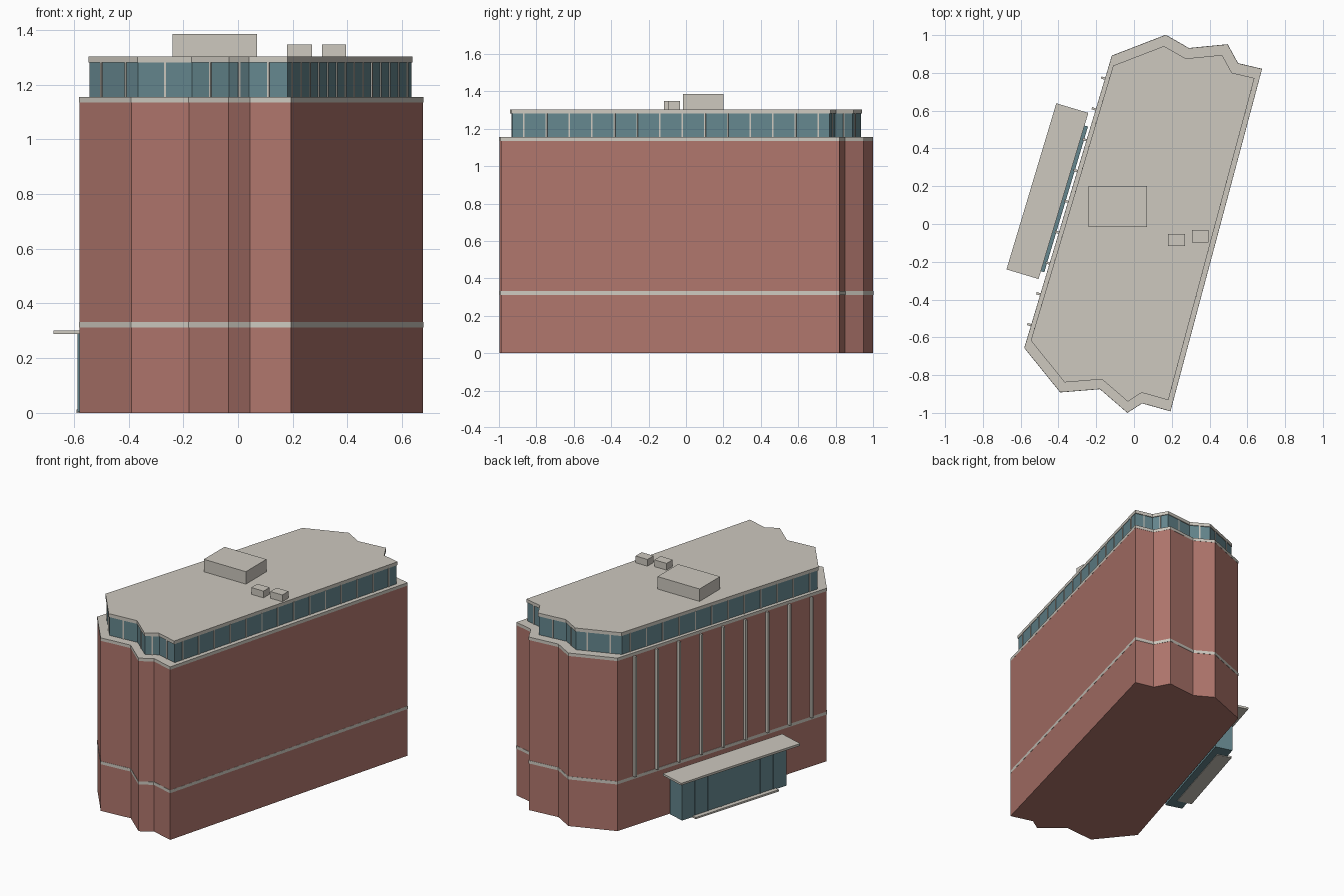
import bpy, bmesh
from mathutils import Vector, Matrix

if "Cube" in bpy.data.objects:
    bpy.data.objects.remove(bpy.data.objects["Cube"])


def material(name, rgb):
    m = bpy.data.materials.new(name)
    m.diffuse_color = (*rgb, 1)
    m.use_nodes = True
    m.node_tree.nodes["Principled BSDF"].inputs["Base Color"].default_value = m.diffuse_color
    return m


BRICK = material("brick", (0.43, 0.18, 0.15))
CONCRETE = material("concrete", (0.61, 0.58, 0.52))
GLASS = material("glass", (0.13, 0.24, 0.27))

# Building footprint, counter-clockwise from the south-west corner
PLAN = [Vector(p) for p in (
    (-0.58, -0.655), (-0.39, -0.89), (-0.18, -0.873), (-0.035, -0.998),
    (0.043, -0.948), (0.193, -0.99), (0.677, 0.82), (0.55, 0.85),
    (0.495, 0.95), (0.29, 0.93), (0.168, 1.0), (-0.117, 0.89))]


def finish(name, bm, mat):
    bmesh.ops.recalc_face_normals(bm, faces=bm.faces)
    me = bpy.data.meshes.new(name)
    bm.to_mesh(me)
    bm.free()
    me.materials.append(mat)
    ob = bpy.data.objects.new(name, me)
    bpy.context.collection.objects.link(ob)
    return ob


def storey(name, scale, z0, z1, mat):
    """Extrude the footprint between two heights."""
    bm = bmesh.new()
    face = bm.faces.new([bm.verts.new((p.x * scale, p.y * scale, z0)) for p in PLAN])
    out = bmesh.ops.extrude_face_region(bm, geom=[face])
    top = [v for v in out["geom"] if isinstance(v, bmesh.types.BMVert)]
    bmesh.ops.translate(bm, verts=top, vec=(0, 0, z1 - z0))
    return finish(name, bm, mat)


def add_box(bm, origin, u, n, s, d, z):
    """Box spanning s along u, d along n and z upward from origin."""
    frame = Matrix(((u.x, n.x, 0, origin.x), (u.y, n.y, 0, origin.y),
                    (0, 0, 1, 0), (0, 0, 0, 1)))
    mid = Matrix.Translation([sum(r) / 2 for r in (s, d, z)])
    size = Matrix.Diagonal([r[1] - r[0] for r in (s, d, z)] + [1])
    bmesh.ops.create_cube(bm, size=1, matrix=frame @ mid @ size)


def box(name, origin, u, n, s, d, z, mat):
    bm = bmesh.new()
    add_box(bm, origin, u, n, s, d, z)
    return finish(name, bm, mat)


# Main stacked volumes
storey("brick_body", 1, 0, 1.135, BRICK)
storey("lower_band", 1.002, 0.312, 0.332, CONCRETE)
storey("parapet_cap", 1.001, 1.135, 1.155, CONCRETE)
storey("penthouse_glazing", 0.936, 1.155, 1.28, GLASS)
storey("roof_slab", 0.942, 1.28, 1.302, CONCRETE)

# Penthouse mullions, evenly spread on every wall
bm = bmesh.new()
for a, b in zip(PLAN, PLAN[1:] + PLAN[:1]):
    a, b = a * 0.936, b * 0.936
    length = (b - a).length
    u = (b - a).normalized()
    n = Vector((u.y, -u.x))
    count = max(1, int(length / 0.124))
    for i in range(count):
        c = length * (i + 0.5) / count
        add_box(bm, a, u, n, (c - 0.004, c + 0.004), (-0.004, 0.004), (1.155, 1.28))
finish("penthouse_mullions", bm, CONCRETE)

# West wall frame: running south from the north-west corner, facing outward
corner = PLAN[-1]
along = (PLAN[0] - corner).normalized()
out = Vector((along.y, -along.x))
wall = (PLAN[0] - corner).length

# Pilasters on the west wall
bm = bmesh.new()
for i in range(9):
    c = wall * (0.078 + 0.1056 * i)
    add_box(bm, corner, along, out, (c - 0.006, c + 0.006), (-0.005, 0.022), (0.332, 1.135))
finish("west_pilasters", bm, CONCRETE)

# Entrance with canopy, glazing and step
box("entrance_canopy", corner, along, out, (0.325, 1.243), (0.033, 0.21), (0.288, 0.302), CONCRETE)
box("entrance_glazing", corner, along, out, (0.395, 1.2), (0.014, 0.13), (0.004, 0.288), GLASS)
box("entrance_step", corner, along, out, (0.477, 1.117), (0.06, 0.16), (0, 0.012), CONCRETE)
bm = bmesh.new()
for i in range(1, 8):
    c = 0.395 + 0.805 * i / 8
    add_box(bm, corner, along, out, (c - 0.003, c + 0.003), (0.12, 0.133), (0.012, 0.288))
finish("entrance_mullions", bm, GLASS)

# Rooftop plant boxes
O, X, Y = Vector((0, 0)), Vector((1, 0)), Vector((0, 1))
box("roof_plant_room", O, X, Y, (-0.24, 0.07), (-0.017, 0.2), (1.302, 1.385), CONCRETE)
box("roof_unit_west", O, X, Y, (0.18, 0.27), (-0.117, -0.052), (1.302, 1.347), CONCRETE)
box("roof_unit_east", O, X, Y, (0.307, 0.395), (-0.097, -0.032), (1.302, 1.347), CONCRETE)
